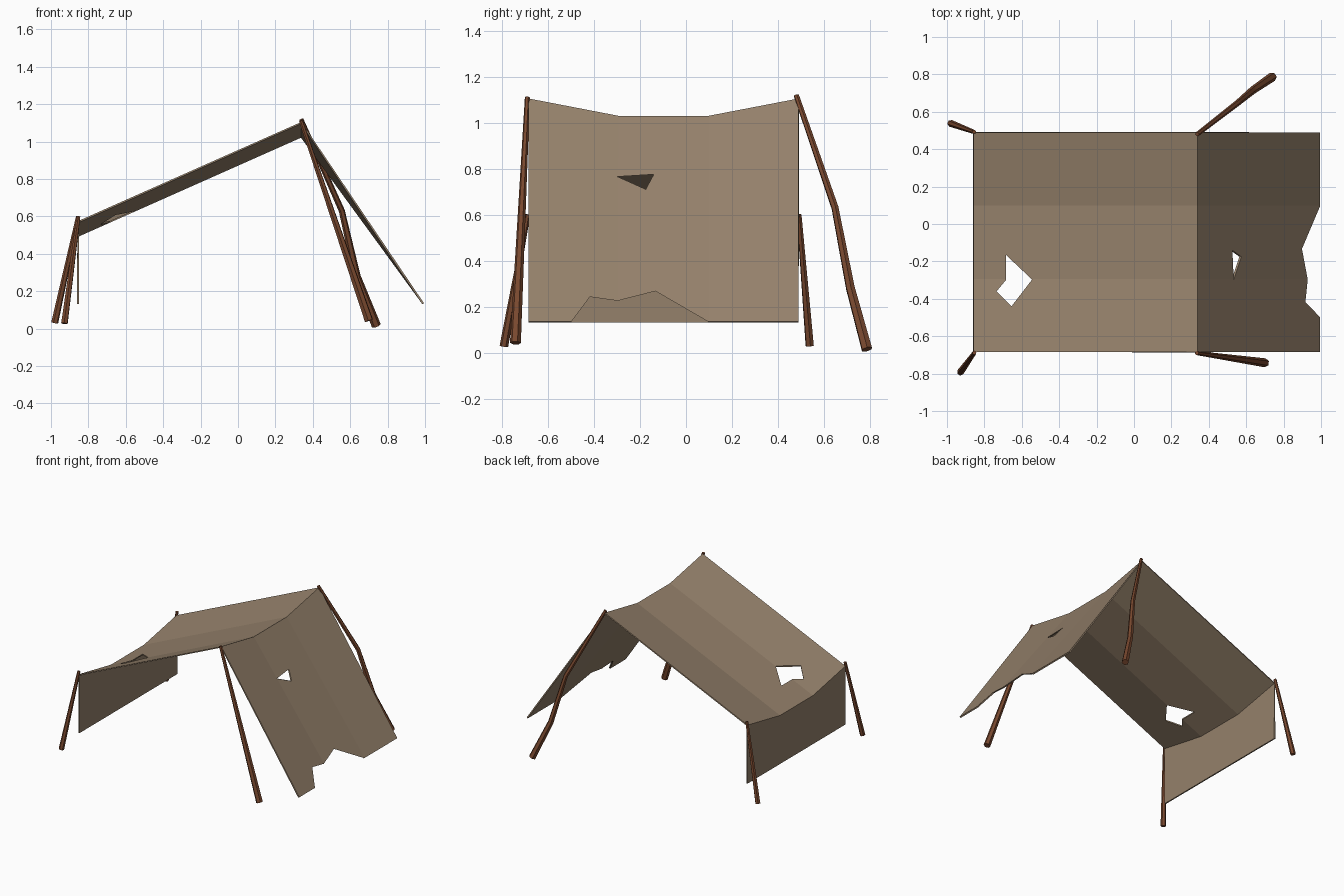
import bpy, bmesh, math
from mathutils import Vector

if "Cube" in bpy.data.objects:
    bpy.data.objects.remove(bpy.data.objects["Cube"])


def material(name, color):
    m = bpy.data.materials.new(name)
    m.diffuse_color = (*color, 1)
    m.use_nodes = True
    m.node_tree.nodes["Principled BSDF"].inputs["Base Color"].default_value = m.diffuse_color
    return m


def add_object(name, bm, mat=None):
    bmesh.ops.recalc_face_normals(bm, faces=bm.faces)
    me = bpy.data.meshes.new(name)
    bm.to_mesh(me)
    bm.free()
    ob = bpy.data.objects.new(name, me)
    bpy.context.collection.objects.link(ob)
    if mat:
        me.materials.append(mat)
    return ob


def prism(name, pts, depth):
    """Hidden cutter: polygon swept along a vector."""
    bm = bmesh.new()
    face = bm.faces.new([bm.verts.new(p) for p in pts])
    ext = bmesh.ops.extrude_face_region(bm, geom=[face])
    verts = [g for g in ext["geom"] if isinstance(g, bmesh.types.BMVert)]
    bmesh.ops.translate(bm, verts=verts, vec=depth)
    ob = add_object(name, bm)
    ob.hide_render = True
    ob.hide_viewport = True
    return ob


def pole(name, path, r_top, r_bottom, mat, sides=6):
    """Tapered faceted stick along a path, top to bottom."""
    bm = bmesh.new()
    pts = [Vector(p) for p in path]
    rings = []
    for i, p in enumerate(pts):
        axis = (pts[min(i + 1, len(pts) - 1)] - pts[max(i - 1, 0)]).normalized()
        q = axis.to_track_quat('Z', 'Y')
        r = r_top + (r_bottom - r_top) * i / (len(pts) - 1)
        rings.append([bm.verts.new(p + q @ Vector((r * math.cos(a), r * math.sin(a), 0)))
                      for a in (math.tau * k / sides for k in range(sides))])
    for a, b in zip(rings, rings[1:]):
        for k in range(sides):
            n = (k + 1) % sides
            bm.faces.new((a[k], a[n], b[n], b[k]))
    bm.faces.new(rings[0])
    bm.faces.new(rings[-1])
    return add_object(name, bm, mat)


cloth_mat = material("canvas", (0.30, 0.22, 0.147))
wood_mat = material("wood", (0.19, 0.065, 0.028))

# Canvas: folded profile (x, z at edges, z in sagging middle) across four columns
profile = [(-0.855, 0.13, 0.13), (-0.855, 0.57, 0.495), (0.338, 1.10, 1.025), (0.99, 0.133, 0.133)]
columns = [(-0.685, 0), (-0.295, 1), (0.10, 1), (0.49, 0)]
bm = bmesh.new()
grid = [[bm.verts.new((x, y, z_mid if mid else z_edge)) for y, mid in columns]
        for x, z_edge, z_mid in profile]
for a, b in zip(grid, grid[1:]):
    for k in range(3):
        bm.faces.new((a[k], a[k + 1], b[k + 1], b[k]))
canvas = add_object("canvas_shelter", bm, cloth_mat)
solid = canvas.modifiers.new("thickness", 'SOLIDIFY')
solid.thickness = 0.01
solid.offset = 0

# Torn holes and ragged hem
roof_hole = [(-0.685, -0.165), (-0.545, -0.297), (-0.655, -0.44), (-0.735, -0.36), (-0.685, -0.30)]
flap_hole = [(-0.298, 0.765), (-0.14, 0.775), (-0.175, 0.71)]
hem_tear = [(-0.498, 0.135), (-0.418, 0.242), (-0.297, 0.225), (-0.133, 0.267), (0.095, 0.135),
            (0.095, 0.05), (-0.498, 0.05)]
cutters = [
    prism("roof_hole_cutter", [(x, y, 0.3) for x, y in roof_hole], (0, 0, 0.6)),
    prism("flap_hole_cutter", [(0.45, y, z) for y, z in flap_hole], (0.3, 0, 0)),
    prism("hem_tear_cutter", [(0.8, y, z) for y, z in hem_tear], (0.4, 0, 0)),
]
for c in cutters:
    cut = canvas.modifiers.new(c.name, 'BOOLEAN')
    cut.operation = 'DIFFERENCE'
    cut.solver = 'EXACT'
    cut.object = c

# Wooden poles at the four corners
pole("front_low_pole", [(-0.853, -0.688, 0.60), (-0.928, -0.792, 0.027)], 0.011, 0.019, wood_mat)
pole("rear_low_pole", [(-0.855, 0.492, 0.60), (-0.98, 0.538, 0.03)], 0.011, 0.019, wood_mat)
pole("front_ridge_pole", [(0.336, -0.69, 1.11), (0.70, -0.742, 0.042)], 0.011, 0.024, wood_mat)
pole("rear_ridge_pole", [(0.338, 0.48, 1.118), (0.555, 0.648, 0.63),
                         (0.635, 0.715, 0.28), (0.74, 0.787, 0.014)], 0.012, 0.025, wood_mat)
